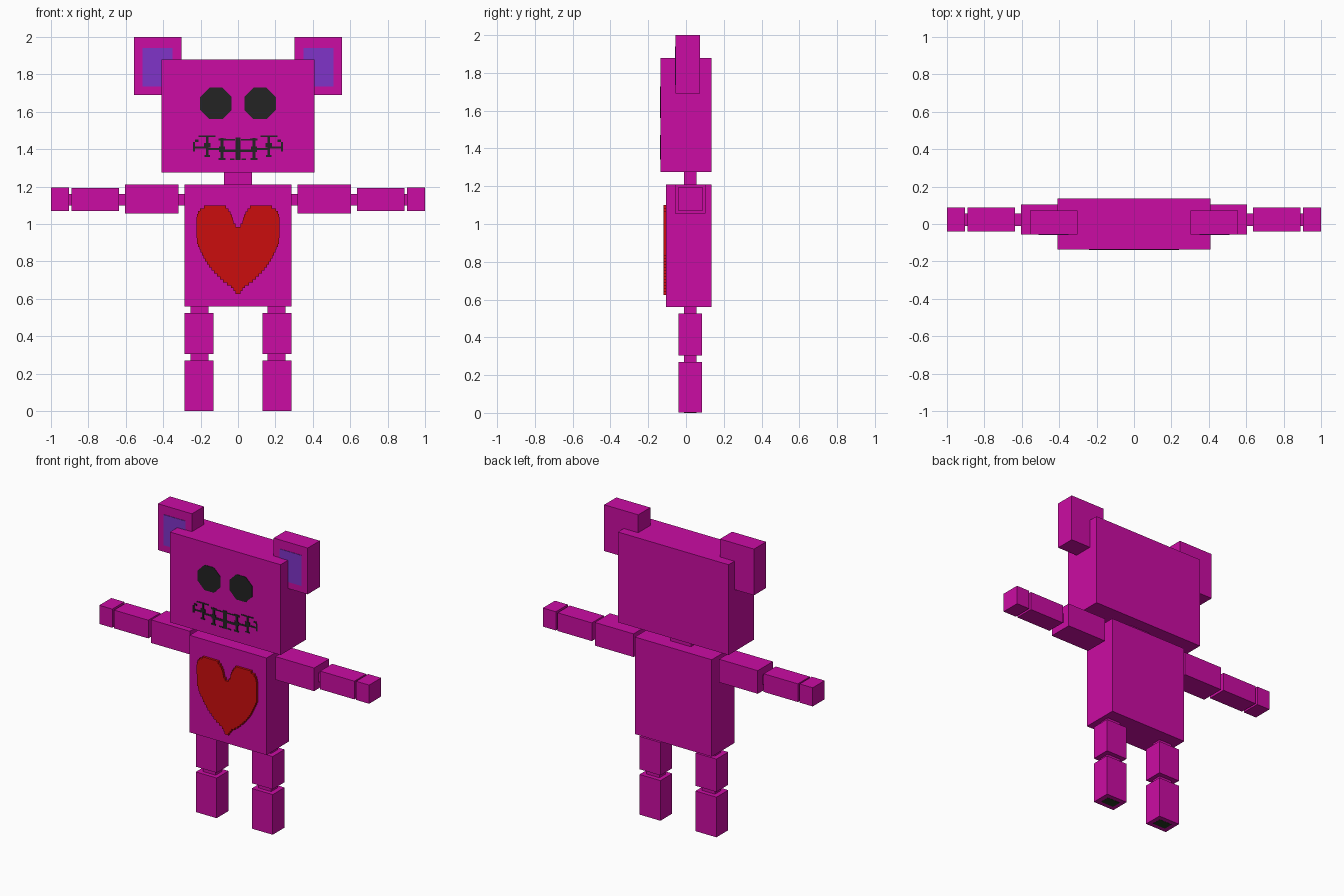
import bpy
import bmesh
import math

if "Cube" in bpy.data.objects:
    bpy.data.objects.remove(bpy.data.objects["Cube"])


def material(name, r, g, b):
    m = bpy.data.materials.new(name)
    lin = [((c / 255 + 0.055) / 1.055) ** 2.4 if c > 10 else c / 255 / 12.92 for c in (r, g, b)]
    m.diffuse_color = (*lin, 1)
    m.use_nodes = True
    m.node_tree.nodes["Principled BSDF"].inputs["Base Color"].default_value = m.diffuse_color
    return m


MAGENTA = material("magenta", 203, 12, 163)
PURPLE = material("purple", 128, 52, 200)
RED = material("red", 203, 13, 13)
BLACK = material("black", 35, 35, 35)
GREEN = material("dark_green", 36, 56, 32)


def finish(name, bm, mat):
    bmesh.ops.recalc_face_normals(bm, faces=bm.faces)
    me = bpy.data.meshes.new(name)
    bm.to_mesh(me)
    bm.free()
    me.materials.append(mat)
    ob = bpy.data.objects.new(name, me)
    bpy.context.collection.objects.link(ob)
    return ob


def add_box(bm, x, y, z):
    vs = bmesh.ops.create_cube(bm, size=1)["verts"]
    for v in vs:
        v.co = [lo + (c + 0.5) * (hi - lo) for c, (lo, hi) in zip(v.co, (x, y, z))]


def box(name, x, y, z, mat=MAGENTA):
    bm = bmesh.new()
    add_box(bm, x, y, z)
    return finish(name, bm, mat)


def pair(name, x, y, z, mat=MAGENTA):
    box(name + "_right", x, y, z, mat)
    box(name + "_left", (-x[1], -x[0]), y, z, mat)


def plate(name, outline, y_front, depth, mat):
    """Extrude an (x, z) outline backwards from y_front."""
    bm = bmesh.new()
    f = bm.faces.new([bm.verts.new((x, y_front, z)) for x, z in outline])
    ext = bmesh.ops.extrude_face_region(bm, geom=[f], use_keep_orig=True)["geom"]
    for v in ext:
        if isinstance(v, bmesh.types.BMVert):
            v.co.y += depth
    return finish(name, bm, mat)


# Head, neck and body
box("head", (-.41, .41), (-.135, .135), (1.275, 1.88))
JOINT_Y = (-.01, .055)
box("neck", (-.075, .075), JOINT_Y, (1.205, 1.28))
box("body", (-.285, .285), (-.105, .135), (.56, 1.21))

# Ears with coloured inner panels
pair("ear", (.303, .555), (-.055, .073), (1.69, 2))
pair("inner_ear", (.35, .51), (-.058, -.05), (1.735, 1.94), PURPLE)

# Arms
pair("shoulder_joint", (.28, .32), JOINT_Y, (1.1, 1.16))
pair("upper_arm", (.317, .604), (-.057, .103), (1.055, 1.21))
pair("elbow_joint", (.6, .64), JOINT_Y, (1.1, 1.16))
pair("forearm", (.637, .89), (-.04, .087), (1.07, 1.192))
pair("wrist_joint", (.885, .91), JOINT_Y, (1.1, 1.16))
pair("hand", (.904, 1), (-.04, .087), (1.07, 1.195))

# Legs
pair("hip_joint", (.158, .253), JOINT_Y, (.52, .565))
pair("upper_leg", (.13, .285), (-.04, .085), (.305, .525))
pair("knee_joint", (.158, .253), JOINT_Y, (.265, .31))
pair("lower_leg", (.13, .285), (-.04, .085), (.001, .27))
pair("sole_patch", (.158, .253), JOINT_Y, (0, .006), GREEN)

# Stepped heart on the chest
OUTER = [(.625, .01), (.66, .03), (.70, .085), (.75, .135), (.80, .172), (.85, .198),
         (.90, .22), (1.03, .223), (1.06, .215), (1.085, .197), (1.1, .165)]
INNER = [(.985, .0), (1.0, .022), (1.04, .03), (1.07, .045), (1.1, .07)]


def lerp(table, z):
    for (z0, x0), (z1, x1) in zip(table, table[1:]):
        if z <= z1:
            return x0 + (x1 - x0) * max(0, z - z0) / (z1 - z0)
    return table[-1][1]


def steps(table, n):
    z0, z1 = table[0][0], table[-1][0]
    pts = []
    for i in range(n):
        a, b = z0 + (z1 - z0) * i / n, z0 + (z1 - z0) * (i + 1) / n
        x = lerp(table, (a + b) / 2)
        pts += [(x, a), (x, b)]
    return pts


half = steps(OUTER, 30) + steps(INNER, 7)[::-1]
plate("heart", half + [(-x, z) for x, z in reversed(half)], -.12, .02, RED)

# Octagonal eyes
for side, label in ((1, "right"), (-1, "left")):
    ring = [(side * .118 + .091 * math.cos(math.pi / 8 + i * math.pi / 4),
             1.645 + .091 * math.sin(math.pi / 8 + i * math.pi / 4)) for i in range(8)]
    plate("eye_" + label, ring, -.138, .006, BLACK)

# Stitched mouth: (x centre, z centre, width, height), mirrored
STITCHES = [(.165, 1.415, .013, .11), (.085, 1.402, .016, .115), (.235, 1.413, .011, .05),
            (.205, 1.409, .07, .010), (.125, 1.401, .09, .011), (.04, 1.392, .085, .015),
            (.165, 1.468, .09, .008), (.165, 1.42, .034, .024), (.085, 1.40, .032, .028),
            (.085, 1.452, .04, .012), (.04, 1.45, .05, .007), (.085, 1.348, .036, .01),
            (.165, 1.364, .03, .009), (.03, 1.347, .025, .008), (.22, 1.445, .02, .012)]
bm = bmesh.new()
add_box(bm, (-.014, .014), (-.138, -.132), (1.342, 1.462))
for x, z, w, h in STITCHES:
    for s in (1, -1):
        add_box(bm, (s * x - w / 2, s * x + w / 2), (-.138, -.132), (z - h / 2, z + h / 2))
finish("mouth", bm, BLACK)
